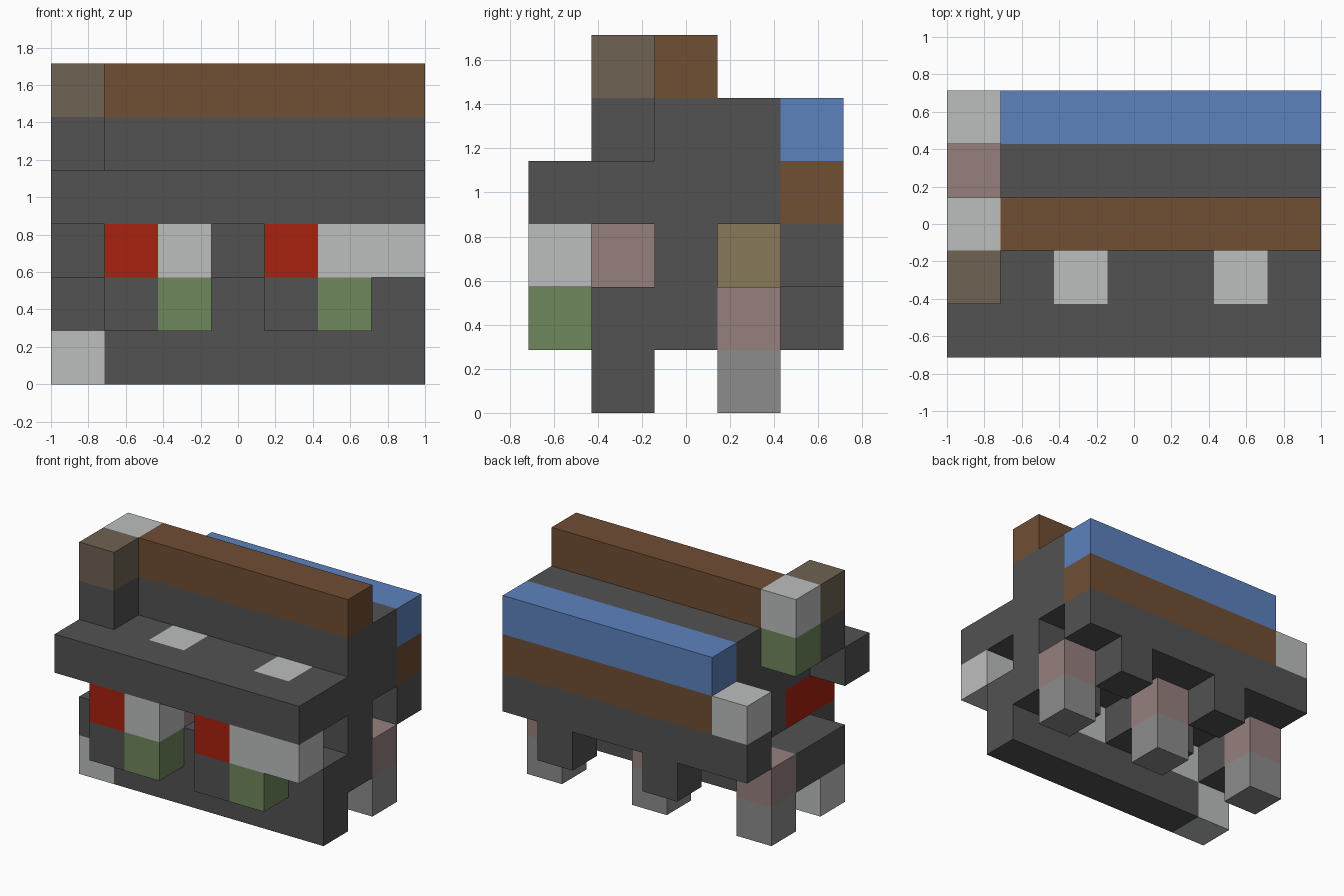
import bpy
import bmesh
from mathutils import Vector

cube = bpy.data.objects.get("Cube")
if cube:
    bpy.data.objects.remove(cube, do_unlink=True)

CELLS = Vector((7, 5, 6))      # size of the block grid
UNIT = 2 / CELLS.x


def make_material(name, rgb):
    """Flat material from display colour values."""
    linear = [((c / 255 + 0.055) / 1.055) ** 2.4 for c in rgb] + [1]
    mat = bpy.data.materials.new(name)
    mat.use_nodes = True
    mat.diffuse_color = linear
    shader = mat.node_tree.nodes["Principled BSDF"]
    shader.inputs["Base Color"].default_value = linear
    shader.inputs["Roughness"].default_value = 0.9
    return mat


charcoal = make_material("charcoal", (82, 82, 82))
pale_grey = make_material("pale grey", (188, 190, 189))
mid_grey = make_material("mid grey", (140, 140, 140))
red = make_material("red", (168, 33, 16))
green = make_material("green", (112, 135, 93))
brown = make_material("brown", (112, 78, 52))
taupe = make_material("taupe", (110, 98, 82))
blue = make_material("blue", (92, 130, 190))
pink = make_material("dusty pink", (150, 128, 126))
olive = make_material("olive tan", (135, 120, 90))


def block(name, mat, start, size=(1, 1, 1)):
    """Box that begins at a grid cell and spans a number of cells."""
    bm = bmesh.new()
    bmesh.ops.create_cube(bm, size=1)
    start, size = Vector(start), Vector(size)
    centre = start + size / 2 - Vector((CELLS.x / 2, CELLS.y / 2, 0))
    for v in bm.verts:
        v.co = Vector([(v.co[i] * size[i] + centre[i]) * UNIT for i in range(3)])
    mesh = bpy.data.meshes.new(name)
    bm.to_mesh(mesh)
    bm.free()
    mesh.materials.append(mat)
    obj = bpy.data.objects.new(name, mesh)
    bpy.context.collection.objects.link(obj)
    return obj


# Long rails running along the body
block("base_rail", charcoal, (1, 1, 0), (6, 1, 1))
block("base_rail_end", pale_grey, (0, 1, 0))
block("front_ledge", charcoal, (0, 0, 3), (7, 1, 1))
block("back_lower_rail", charcoal, (0, 4, 2), (7, 1, 1))
block("back_middle_rail", brown, (1, 4, 3), (6, 1, 1))
block("back_middle_rail_end", pale_grey, (0, 4, 3))
block("back_upper_rail", blue, (1, 4, 4), (6, 1, 1))
block("top_rail", brown, (1, 2, 5), (6, 1, 1))

# Main body
block("body_upper", charcoal, (1, 2, 3), (6, 2, 2))
block("body_lower", charcoal, (1, 2, 2), (6, 1, 1))
block("body_lower_back", charcoal, (1, 3, 2), (4, 1, 1))
block("body_socket", olive, (5, 3, 2))

# Corner post at the top
block("post_cap_front", taupe, (0, 1, 5))
block("post_cap_back", pale_grey, (0, 2, 5))
block("post_stem_front", charcoal, (0, 1, 4))
block("post_stem_back", green, (0, 2, 4))

# Lower wall and its inner row
for x in (0, 2, 3, 5, 6):
    block("lower_wall", charcoal, (x, 1, 1))
    block("lower_wall_inner", charcoal, (x, 2, 1))

# Shelf behind the ledge, with pale tiles let into it
for x in range(1, 7):
    tile = x in (2, 5)
    block("shelf_tile" if tile else "shelf", pale_grey if tile else charcoal, (x, 1, 3))

# Two matching front figures
for x in (1, 4):
    block("figure_red_block", red, (x, 0, 2), (1, 2, 1))
    block("figure_pale_block", pale_grey, (x + 1, 0, 2))
    block("figure_pink_block", pink, (x + 1, 1, 2))
    block("figure_foot", charcoal, (x, 0, 1))
    block("figure_green_foot", green, (x + 1, 0, 1))
    block("figure_heel", pale_grey, (x, 1, 1))
    block("back_hanging_block", charcoal, (x + 1, 4, 1))
block("pale_arm", pale_grey, (6, 0, 2))

# Back legs
for x in (0, 3, 6):
    block("back_leg", pink, (x, 3, 1))
    block("back_foot", mid_grey, (x, 3, 0))
